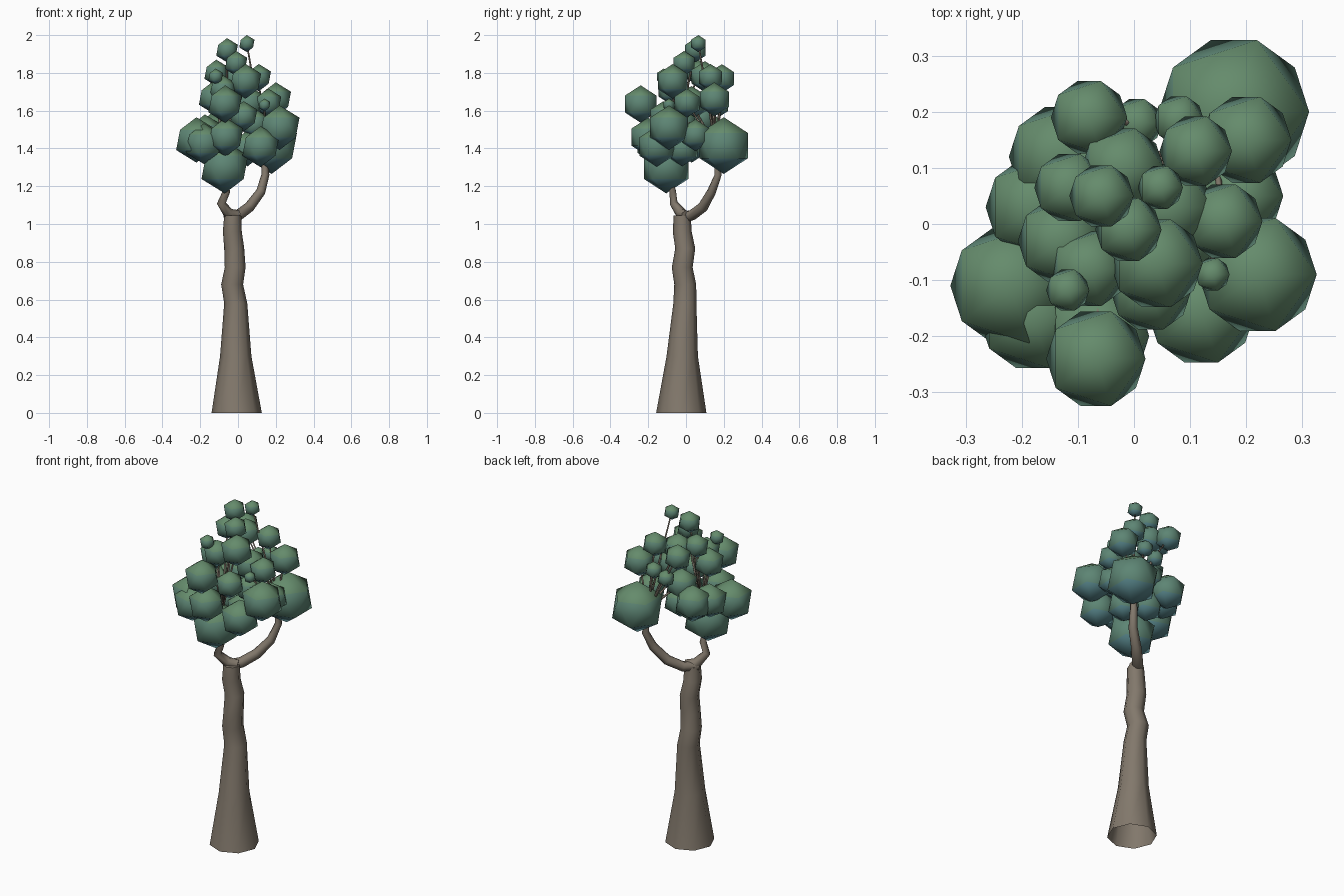
import bpy, bmesh, math
from mathutils import Vector


def material(name, rgb):
    m = bpy.data.materials.new(name)
    m.diffuse_color = (*rgb, 1)
    return m


BARK = material("bark", (0.225, 0.19, 0.15))
LEAVES = [material("leaf_top", (0.13, 0.26, 0.15)),
          material("leaf_side", (0.11, 0.235, 0.175)),
          material("leaf_under", (0.09, 0.22, 0.24))]


def finish(bm, name, mats):
    me = bpy.data.meshes.new(name)
    bmesh.ops.recalc_face_normals(bm, faces=bm.faces)
    for f in bm.faces:
        f.smooth = len(f.verts) <= 4
    bm.to_mesh(me)
    bm.free()
    for m in mats:
        me.materials.append(m)
    ob = bpy.data.objects.new(name, me)
    bpy.context.collection.objects.link(ob)
    return ob


def tube(bm, points, sides, trunk=False):
    """Tube through (x, y, z, radius) points; the trunk has level rings and an open base."""
    pts = [Vector(p[:3]) for p in points]
    rings = []
    for i, p in enumerate(pts):
        t = (pts[min(i + 1, len(pts) - 1)] - pts[max(i - 1, 0)]).normalized()
        if trunk:
            t = Vector((0, 0, 1))
        u = Vector((0, 1, 0)).cross(t).normalized()
        v = t.cross(u)
        r = points[i][3]
        rings.append([bm.verts.new(p + r * (u * math.cos(a) + v * math.sin(a)))
                      for a in (2 * math.pi * k / sides for k in range(sides))])
    for a, b in zip(rings, rings[1:]):
        for k in range(sides):
            j = (k + 1) % sides
            bm.faces.new((a[k], a[j], b[j], b[k]))
    if not trunk:
        bm.faces.new(rings[0][::-1])
    bm.faces.new(rings[-1])


# Crooked, flared trunk
bm = bmesh.new()
tube(bm, [(-0.007, -0.025, 0.0, 0.133), (-0.012, -0.020, 0.30, 0.083),
          (-0.012, -0.006, 0.58, 0.061), (-0.031, -0.004, 0.68, 0.058),
          (-0.015, -0.020, 0.77, 0.055), (-0.020, -0.004, 0.87, 0.053),
          (-0.030, -0.020, 0.96, 0.050), (-0.028, -0.020, 1.045, 0.045)], 8, True)
finish(bm, "trunk", [BARK])

# Two main branches
bm = bmesh.new()
tube(bm, [(-0.06, -0.03, 1.04, 0.026), (0.0, 0.03, 1.045, 0.030), (0.06, 0.09, 1.09, 0.028),
          (0.12, 0.135, 1.17, 0.025), (0.145, 0.17, 1.26, 0.021), (0.14, 0.16, 1.42, 0.015)], 6)
finish(bm, "right_branch", [BARK])
bm = bmesh.new()
tube(bm, [(0.0, 0.0, 1.045, 0.028), (-0.05, -0.025, 1.055, 0.030), (-0.088, -0.065, 1.11, 0.024),
          (-0.062, -0.07, 1.17, 0.020), (-0.07, -0.09, 1.25, 0.018), (-0.06, -0.06, 1.42, 0.013)], 6)
finish(bm, "left_branch", [BARK])

# Leaf clumps: x, y, z, radius
CLUMPS = [
    (0.178, 0.20, 1.415, 0.150), (0.22, -0.09, 1.51, 0.118), (-0.22, -0.11, 1.445, 0.120),
    (-0.068, -0.24, 1.635, 0.099), (0.04, -0.07, 1.755, 0.092), (-0.118, -0.118, 1.78, 0.043),
    (-0.058, 0.05, 1.92, 0.064), (-0.115, 0.065, 1.80, 0.070), (0.047, 0.065, 1.955, 0.045),
    (-0.02, 0.10, 1.78, 0.082), (-0.08, 0.19, 1.77, 0.076), (0.11, 0.13, 1.775, 0.072),
    (0.20, 0.15, 1.66, 0.090), (0.16, 0.005, 1.64, 0.077), (-0.01, -0.01, 1.85, 0.066),
    (-0.08, -0.08, 1.71, 0.078), (-0.13, -0.03, 1.67, 0.086), (-0.13, 0.12, 1.49, 0.104),
    (-0.175, 0.03, 1.48, 0.100), (0.005, 0.18, 1.62, 0.050), (0.08, 0.185, 1.65, 0.050),
    (0.14, -0.09, 1.63, 0.034), (0.12, -0.155, 1.41, 0.108), (-0.18, -0.165, 1.425, 0.108),
    (-0.07, -0.105, 1.30, 0.138), (-0.065, -0.20, 1.46, 0.103), (0.05, -0.02, 1.40, 0.095),
    (0.19, 0.05, 1.47, 0.085), (0.03, -0.12, 1.57, 0.080), (0.06, 0.03, 1.64, 0.090),
    (-0.06, 0.03, 1.42, 0.095), (0.09, -0.02, 1.53, 0.080), (-0.03, 0.08, 1.56, 0.090),
]
for i, (x, y, z, r) in enumerate(CLUMPS):
    bm = bmesh.new()
    bmesh.ops.create_icosphere(bm, subdivisions=1, radius=r)
    bm.normal_update()
    for f in bm.faces:
        f.material_index = 0 if f.normal.z > 0.5 else 2 if f.normal.z < -0.5 else 1
    finish(bm, f"leaf_clump_{i + 1}", LEAVES).location = (x, y, z)

# Thin twigs fanning from the branches to the higher clumps
bm = bmesh.new()
for x, y, z, r in CLUMPS:
    if z > 1.5:
        sx, sy = (0.14, 0.16) if x + y > 0.02 else (-0.06, -0.06)
        tube(bm, [(sx, sy, 1.38, 0.007), (0.5 * (sx + x), 0.5 * (sy + y), 0.5 * (1.40 + z), 0.006),
                  (x, y, z, 0.004)], 4)
finish(bm, "twigs", [BARK])
